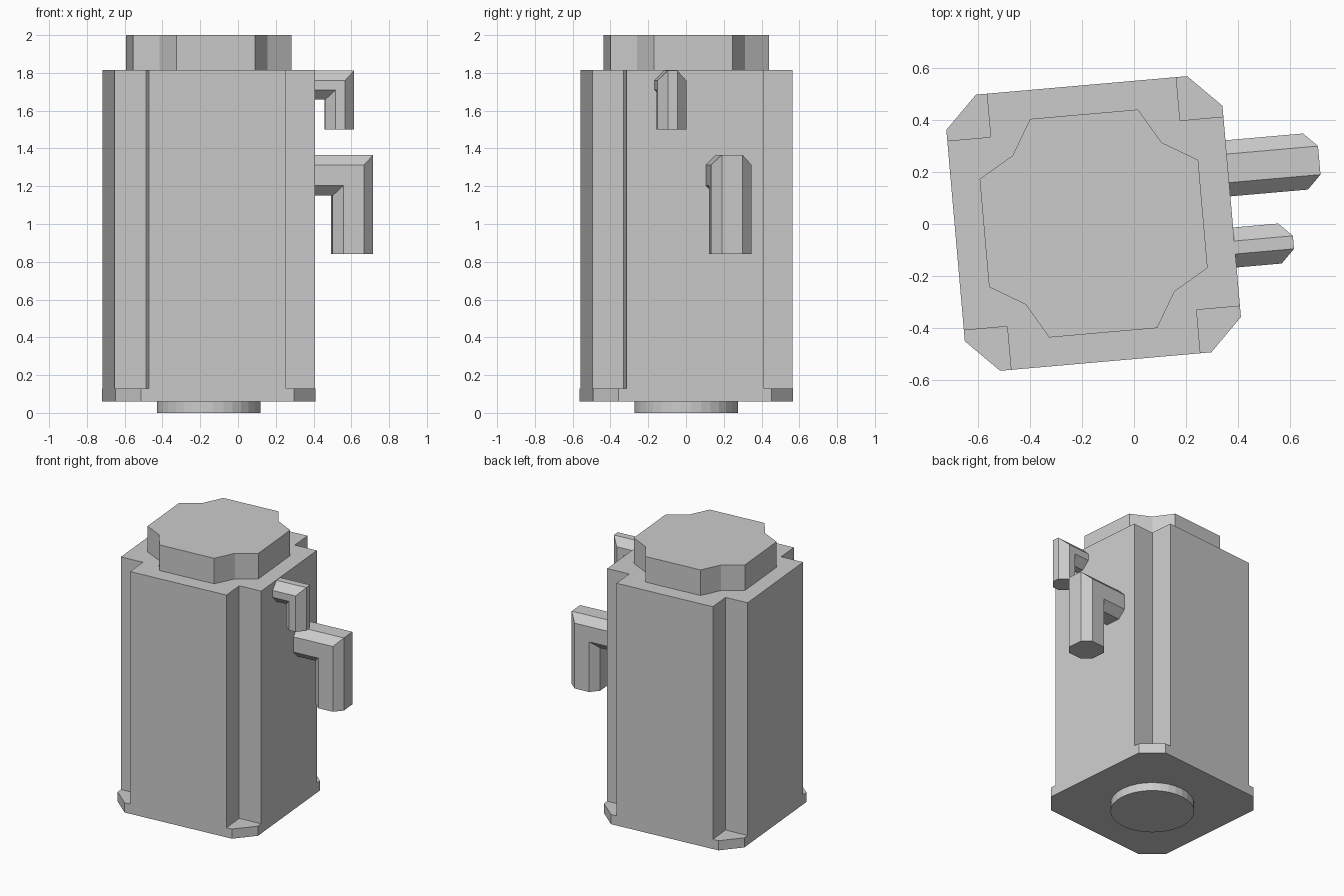
import bpy, bmesh, math
from mathutils import Matrix, Vector

if "Cube" in bpy.data.objects:
    bpy.data.objects.remove(bpy.data.objects["Cube"])

# The whole model is turned 5 degrees around its own axis
PLACE = Matrix.Translation((-0.155, 0.002, 0)) @ Matrix.Rotation(math.radians(5), 4, 'Z')


def finish(name, bm):
    bmesh.ops.recalc_face_normals(bm, faces=bm.faces)
    me = bpy.data.meshes.new(name)
    bm.to_mesh(me)
    bm.free()
    ob = bpy.data.objects.new(name, me)
    ob.matrix_world = PLACE
    bpy.context.collection.objects.link(ob)
    return ob


def loft(name, rings):
    """Skin a list of equal-length closed rings and cap both ends."""
    bm = bmesh.new()
    rows = [[bm.verts.new(p) for p in ring] for ring in rings]
    n = len(rows[0])
    for a, b in zip(rows, rows[1:]):
        for i in range(n):
            j = (i + 1) % n
            bm.faces.new((a[i], a[j], b[j], b[i]))
    bm.faces.new(rows[0])
    bm.faces.new(rows[-1])
    return finish(name, bm)


def fourfold(corner):
    """Repeat one corner's outline around the four quadrants."""
    pts = []
    for k in range(4):
        r = Matrix.Rotation(k * math.pi / 2, 2)
        pts += [r @ Vector(p) for p in corner]
    return pts


def prism(name, outline, z0, z1):
    return loft(name, [[(p[0], p[1], z) for p in outline] for z in (z0, z1)])


def hook(name, x, y, z, z_end, r, f):
    """Octagonal bar running out of the body, mitred and turned down."""
    octagon = [(r, -f), (r, f), (f, r), (-f, r), (-r, f), (-r, -f), (-f, -r), (f, -r)]
    start = [(0.52, y + v, z + u) for u, v in octagon]
    mitre = [(x + u, y + v, z + u) for u, v in octagon]
    end = [(x + u, y + v, z_end) for u, v in octagon]
    return loft(name, [start, mitre, end])


# Round foot
prism("foot_disc", [(0.275 * math.cos(i * math.tau / 32), 0.275 * math.sin(i * math.tau / 32))
                    for i in range(32)], 0.0, 0.06)

# Base plate with chamfered corners
prism("base_plate", fourfold([(0.532, 0.407), (0.407, 0.532)]), 0.06, 0.13)

# Main body with square notches along its corners
prism("body", fourfold([(0.532, 0.365), (0.365, 0.365), (0.365, 0.532)]), 0.13, 1.815)

# Top cap with dented corners
prism("top_cap", fourfold([(0.421, 0.208), (0.287, 0.287), (0.208, 0.421)]), 1.815, 2.0)

# Two hooks on the right side
hook("large_hook", 0.776, 0.166, 1.258, 0.84, 0.108, 0.055)
hook("small_hook", 0.681, -0.139, 1.735, 1.5, 0.077, 0.025)
